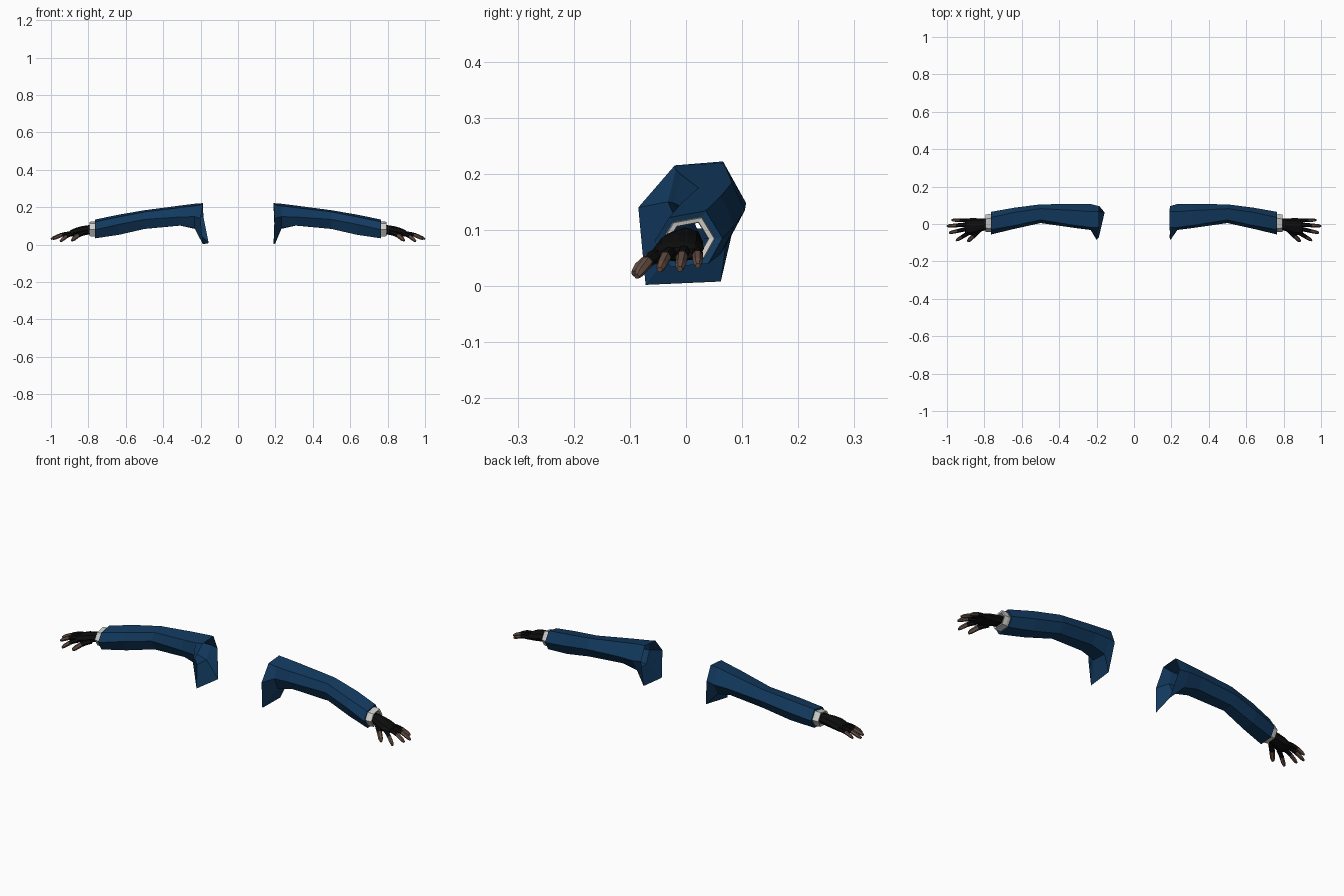
import bpy, bmesh, math
from mathutils import Vector

if "Cube" in bpy.data.objects:
    bpy.data.objects.remove(bpy.data.objects["Cube"])


def material(name, rgb):
    m = bpy.data.materials.new(name)
    m.diffuse_color = (*rgb, 1)
    m.use_nodes = True
    m.node_tree.nodes["Principled BSDF"].inputs["Base Color"].default_value = m.diffuse_color
    return m


BLUE = material("navy_cloth", (0.006, 0.042, 0.115))
WHITE = material("white_cuff", (0.62, 0.62, 0.60))
BLACK = material("black_glove", (0.004, 0.004, 0.004))
SKIN = material("brown_skin", (0.125, 0.075, 0.055))


def loft(name, rings, mats, cap_start=False, cap_end=False, skin_from=None):
    """Bridge rings of points; faces from ring index skin_from use the second material."""
    bm = bmesh.new()
    vs = [[bm.verts.new(p) for p in r] for r in rings]
    n = len(rings[0])
    for i in range(len(vs) - 1):
        for j in range(n):
            k = (j + 1) % n
            f = bm.faces.new((vs[i][j], vs[i][k], vs[i + 1][k], vs[i + 1][j]))
            if skin_from is not None and i >= skin_from:
                f.material_index = 1
    if cap_start:
        bm.faces.new(vs[0][::-1])
    if cap_end:
        f = bm.faces.new(vs[-1])
        f.material_index = 0 if skin_from is None else 1
    bmesh.ops.recalc_face_normals(bm, faces=bm.faces)
    me = bpy.data.meshes.new(name)
    bm.to_mesh(me)
    bm.free()
    for m in mats:
        me.materials.append(m)
    ob = bpy.data.objects.new(name, me)
    bpy.context.collection.objects.link(ob)
    return ob


# Sleeve outline per station: top front, top back, back, bottom back, bottom front, front
SLEEVE = [
    (0.232, [(-.018, .207), (.066, .219), (.107, .148), (.072, .085), (-.005, .088), (-.032, .150)]),
    (0.31, [(-.008, .198), (.072, .209), (.107, .148), (.076, .102), (.005, .103), (-.022, .148)]),
    (0.50, [(.022, .175), (.082, .184), (.105, .135), (.080, .088), (.028, .084), (.005, .135)]),
    (0.64, [(-.008, .148), (.062, .160), (.087, .108), (.062, .057), (.000, .052), (-.026, .108)]),
    (0.765, [(-.030, .122), (.035, .134), (.065, .085), (.040, .040), (-.028, .034), (-.056, .080)]),
]
SHOULDER = [(-.020, .215), (.066, .222), (.095, .150), (.062, .008), (-.072, .002), (-.085, .140)]
SHOULDER_X = {1: [.190, .190, .192, .200, .190, .195], -1: [.188, .188, .185, .157, .188, .200]}


def hexagon(x, cy, cz, ry, rz):
    return [Vector((x, cy + ry * math.cos(math.radians(a)), cz + rz * math.sin(math.radians(a))))
            for a in range(0, 360, 45)]


def finger_rings(points, radius):
    """Six-sided tube rings following a path, narrowing at the tip."""
    pts = [Vector(p) for p in points]
    d = (pts[-1] - pts[0]).normalized()
    u = d.cross(Vector((0, 0, 1))).normalized()
    w = u.cross(d)
    scale = [1.1, 1.05, 1.0, .9, .5]
    return [[p + radius * s * (u * math.cos(i * math.pi / 3) + w * math.sin(i * math.pi / 3))
             for i in range(6)] for p, s in zip(pts, scale)]


# Digits: base, tip, radius
DIGITS = {
    "thumb": ((.825, -.030, .062), (.888, -.093, .022), .0125),
    "index_finger": ((.885, -.048, .057), (.950, -.088, .017), .0105),
    "middle_finger": ((.893, -.026, .060), (.988, -.047, .029), .0105),
    "ring_finger": ((.893, -.003, .062), (1.0, -.011, .030), .0105),
    "little_finger": ((.885, .020, .060), (.975, .021, .036), .0095),
}

for side, label in ((1, "right"), (-1, "left")):
    def flip(rings):
        return [[Vector((side * p[0], p[1], p[2])) for p in r] for r in rings]

    # Sleeve, open at the shoulder, with a hem turned in at the wrist
    rings = [[(x, y, z) for x, (y, z) in zip(SHOULDER_X[side], SHOULDER)]]
    rings += [[(x, y, z) for y, z in sec] for x, sec in SLEEVE]
    end = SLEEVE[-1][1]
    cy, cz = .004, .083

    def wrist(x, s):
        return [(x, cy + (y - cy) * s, cz + (z - cz) * s) for y, z in end]

    rings.append(wrist(.760, .70))
    loft(label + "_sleeve", flip(rings), [BLUE])

    # White shirt cuff with a rolled rim
    cuff = [wrist(.752, .76), wrist(.775, .80), wrist(.795, .76), wrist(.793, .60), wrist(.772, .58)]
    loft(label + "_cuff", flip(cuff), [WHITE])

    # Glove: wrist, back of the hand and knuckles
    palm = [hexagon(.765, 0, .080, .030, .024), hexagon(.800, -.002, .079, .032, .025),
            hexagon(.830, -.008, .074, .038, .026), hexagon(.865, -.013, .067, .045, .024),
            hexagon(.893, -.014, .061, .043, .018), hexagon(.903, -.014, .058, .036, .011)]
    loft(label + "_glove", flip(palm), [BLACK], True, True)

    # Fingers: gloved to the middle joint, bare beyond
    for name, (base, tip, r) in DIGITS.items():
        a, b = Vector(base), Vector(tip)
        path = []
        for t in (0, .28, .52, .86, 1):
            p = a.lerp(b, t)
            p.z += .007 * math.sin(math.pi * t)
            path.append(p)
        loft(f"{label}_{name}", flip(finger_rings(path, r)), [BLACK, SKIN], True, True, skin_from=2)
